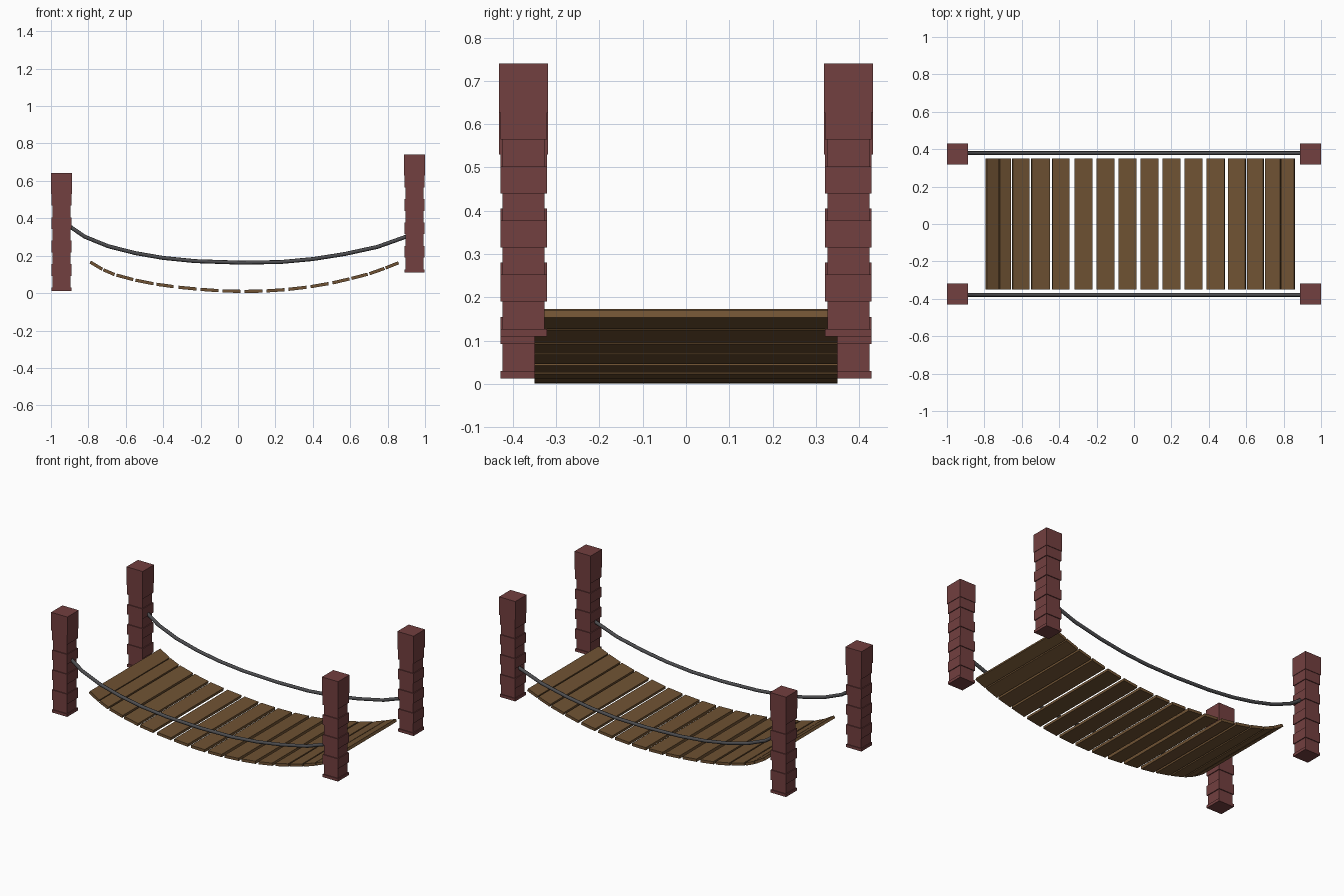
import bpy, bmesh
from mathutils import Matrix, Vector
from math import atan2

if "Cube" in bpy.data.objects:
    bpy.data.objects.remove(bpy.data.objects["Cube"])


def material(name, rgb):
    m = bpy.data.materials.new(name)
    m.diffuse_color = (*rgb, 1)
    m.use_nodes = True
    m.node_tree.nodes["Principled BSDF"].inputs["Base Color"].default_value = m.diffuse_color
    return m


POST = material("red_brown_stone", (0.17, 0.05, 0.05))
WOOD = material("brown_wood", (0.16, 0.085, 0.033))
ROPE = material("dark_rope", (0.075, 0.075, 0.08))


def add_mesh(name, bm, mat):
    bmesh.ops.recalc_face_normals(bm, faces=bm.faces)
    me = bpy.data.meshes.new(name)
    bm.to_mesh(me)
    bm.free()
    me.materials.append(mat)
    ob = bpy.data.objects.new(name, me)
    bpy.context.collection.objects.link(ob)
    return ob


# Posts: square stepped columns, alternating wide and narrow courses under a cap
def post(name, x, y, z0):
    courses = [(0.107, 0.0175)]
    for i in range(8):
        courses.append((0.097 if i % 2 == 0 else 0.107, 0.0625))
    courses.append((0.113, 0.113))
    bm = bmesh.new()
    rings, z = [], z0
    for width, height in courses:
        h = width / 2
        for zz in (z, z + height):
            rings.append([bm.verts.new((x + sx * h, y + sy * h, zz))
                          for sx, sy in ((-1, -1), (1, -1), (1, 1), (-1, 1))])
        z += height
    for a, b in zip(rings, rings[1:]):
        for i in range(4):
            j = (i + 1) % 4
            bm.faces.new((a[i], a[j], b[j], b[i]))
    bm.faces.new(rings[0][::-1])
    bm.faces.new(rings[-1])
    add_mesh(name, bm, POST)


for side, sy in (("front", -1), ("back", 1)):
    post(f"{side}_left_post", -0.943, sy * 0.375, 0.0125)
    post(f"{side}_right_post", 0.943, sy * 0.375, 0.110)

# Hand ropes: sagging tubes between the posts
rope_path = [(-0.905, 0.362), (-0.89, 0.35), (-0.82, 0.302), (-0.695, 0.251),
             (-0.55, 0.214), (-0.40, 0.188), (-0.23, 0.171), (0.01, 0.163),
             (0.225, 0.166), (0.40, 0.182), (0.57, 0.209), (0.745, 0.247),
             (0.905, 0.304)]
for side, y in (("front", -0.379), ("back", 0.379)):
    cu = bpy.data.curves.new(f"{side}_rope", 'CURVE')
    cu.dimensions = '3D'
    cu.bevel_depth = 0.0105
    cu.bevel_resolution = 2
    cu.use_fill_caps = True
    sp = cu.splines.new('POLY')
    sp.points.add(len(rope_path) - 1)
    for p, (x, z) in zip(sp.points, rope_path):
        p.co = (x, y, z, 1)
    cu.materials.append(ROPE)
    bpy.context.collection.objects.link(bpy.data.objects.new(cu.name, cu))

# Deck: planks laid along a sagging line
deck_line = [(-0.79, 0.166), (-0.727, 0.128), (-0.66, 0.099), (-0.54, 0.067),
             (-0.43, 0.046), (-0.316, 0.031), (-0.2, 0.020), (-0.09, 0.012),
             (0.03, 0.009), (0.14, 0.011), (0.26, 0.019), (0.38, 0.033),
             (0.503, 0.054), (0.626, 0.083), (0.73, 0.111), (0.858, 0.162)]


def deck_z(x):
    for (x0, z0), (x1, z1) in zip(deck_line, deck_line[1:]):
        if x <= x1:
            return z0 + (z1 - z0) * (x - x0) / (x1 - x0)
    return deck_line[-1][1]


planks = [(-0.79, -0.725), (-0.72, -0.66), (-0.65, -0.56), (-0.548, -0.452),
          (-0.436, -0.345), (-0.318, -0.222), (-0.2, -0.104), (-0.083, 0.013),
          (0.035, 0.131), (0.152, 0.249), (0.27, 0.366), (0.388, 0.484),
          (0.505, 0.596), (0.607, 0.693), (0.703, 0.783), (0.789, 0.858)]
for n, (x0, x1) in enumerate(planks):
    a, b = Vector((x0, 0, deck_z(x0))), Vector((x1, 0, deck_z(x1)))
    d = b - a
    bm = bmesh.new()
    bmesh.ops.create_cube(bm, size=1, matrix=Matrix.Diagonal((d.length, 0.70, 0.017, 1)))
    ob = add_mesh(f"plank_{n + 1:02d}", bm, WOOD)
    ob.location = (a + b) / 2
    ob.rotation_euler = (0, -atan2(d.z, d.x), 0)
